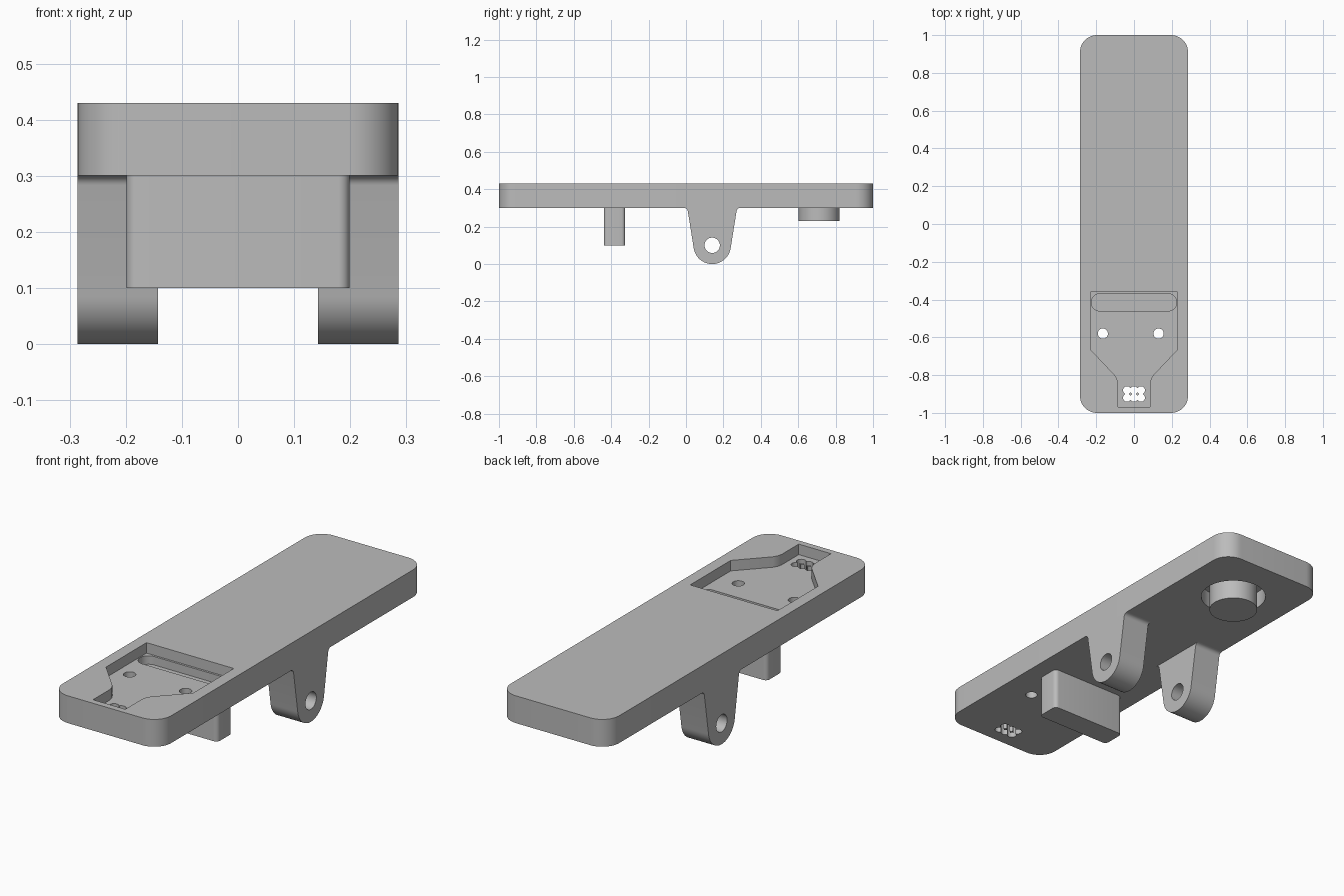
import bpy, bmesh
from math import sin, cos, tan, radians
from mathutils import Vector

if "Cube" in bpy.data.objects:
    bpy.data.objects.remove(bpy.data.objects["Cube"])

grey = bpy.data.materials.new("plain grey")
grey.use_nodes = True
grey.diffuse_color = (0.5, 0.5, 0.5, 1)
grey.node_tree.nodes["Principled BSDF"].inputs["Base Color"].default_value = (0.5, 0.5, 0.5, 1)


def arc(cx, cy, r, start, end, steps):
    angles = [radians(start + (end - start) * i / steps) for i in range(steps + 1)]
    return [(cx + r * cos(a), cy + r * sin(a)) for a in angles]


def circle(cx, cy, r, steps=48):
    return arc(cx, cy, r, 0, 360, steps)[:-1]


def rounded_rect(cx, cy, hx, hy, r, steps=12):
    pts = []
    for i, (sx, sy) in enumerate([(1, 1), (-1, 1), (-1, -1), (1, -1)]):
        pts += arc(cx + sx * (hx - r), cy + sy * (hy - r), r, 90 * i, 90 * i + 90, steps)
    return pts


def prism(name, pts, low, high, axis="z", bottom_bevel=0):
    """Extrude a closed profile along z (x, y points) or x (y, z points)."""
    place = (lambda p, h: Vector((p[0], p[1], h))) if axis == "z" else (lambda p, h: Vector((h, p[0], p[1])))
    bm = bmesh.new()
    base = [bm.verts.new(place(p, low)) for p in pts]
    top = [bm.verts.new(place(p, high)) for p in pts]
    bottom = bm.faces.new(base[::-1])
    bm.faces.new(top)
    for i in range(len(pts)):
        j = (i + 1) % len(pts)
        bm.faces.new((base[i], base[j], top[j], top[i]))
    if bottom_bevel:
        bmesh.ops.bevel(bm, geom=list(bottom.edges), offset=bottom_bevel, segments=4,
                        profile=0.5, affect="EDGES")
    bmesh.ops.recalc_face_normals(bm, faces=bm.faces)
    mesh = bpy.data.meshes.new(name)
    bm.to_mesh(mesh)
    bm.free()
    mesh.materials.append(grey)
    obj = bpy.data.objects.new(name, mesh)
    bpy.context.collection.objects.link(obj)
    return obj


def activate(obj):
    bpy.ops.object.select_all(action="DESELECT")
    obj.select_set(True)
    bpy.context.view_layer.objects.active = obj


def cut(obj, cutter):
    cutter.hide_render = True
    mod = obj.modifiers.new("cut", "BOOLEAN")
    mod.operation, mod.solver, mod.object = "DIFFERENCE", "EXACT", cutter
    activate(obj)
    bpy.ops.object.modifier_apply(modifier=mod.name)
    bpy.data.objects.remove(cutter)


UNDER, TOP, FLOOR = 0.3, 0.43, 0.38
HALF = 0.286

# Long plate with rounded corners
plate = prism("plate", rounded_rect(0, 0, HALF, 1, 0.09), UNDER, TOP)

# Funnel-shaped pocket in the top
side = [(0.23, -0.36), (0.23, -0.665), (0.102, -0.80), (0.09, -0.82), (0.085, -0.845), (0.085, -0.97)]
pocket = side + [(-x, y) for x, y in reversed(side)]
cut(plate, prism("pocket_cutter", pocket, FLOOR, TOP + 0.1))

# Rounded slot sunk into the pocket floor
cut(plate, prism("slot_cutter", rounded_rect(0, -0.415, 0.226, 0.045, 0.044), 0.34, FLOOR + 0.02))

# Two screw holes and a cluster of overlapping wire holes
holes = [(-0.165, -0.58, 0.027), (0.13, -0.58, 0.027)]
holes += [(x, y, 0.021) for x in (-0.037, 0, 0.037) for y in (-0.88, -0.92)]
for x, y, r in holes:
    cut(plate, prism("hole_cutter", circle(x, y, r, 32), UNDER - 0.1, TOP + 0.1))

# Round recess underneath with a boss standing in it
CEILING = 0.38
cut(plate, prism("recess_cutter", circle(0, 0.712, 0.148, 64), UNDER - 0.1, CEILING))
boss = prism("round_boss", circle(0, 0.712, 0.11, 64), 0.23, CEILING, bottom_bevel=0.01)

# Rectangular block under the pocket
block = prism("under_block", rounded_rect(0, -0.382, 0.199, 0.057, 0.02, 6), 0.1, UNDER)

# Pair of tapered hinge lugs with filleted roots and pin holes
R, TAPER, FILLET, LUG_Y = 0.1, 9, 0.02, 0.14
t = radians(TAPER)
root = (R + (UNDER - R) * sin(t)) / cos(t) + FILLET / tan(radians((90 + TAPER) / 2))
half = arc(0, R, R, -90, -TAPER, 16) + arc(root, UNDER - FILLET, FILLET, 180 - TAPER, 90, 6)
profile = [(LUG_Y + y, z) for y, z in half] + [(LUG_Y - y, z) for y, z in half[:0:-1]]
parts = [plate, boss, block]
for name, low, high in (("left_hinge_lug", 0.143, HALF), ("right_hinge_lug", -HALF, -0.143)):
    lug = prism(name, profile, low, high, axis="x")
    cut(lug, prism("pin_cutter", circle(LUG_Y, R, 0.041), low - 0.1, high + 0.1, axis="x"))
    parts.append(lug)

for obj in parts:
    activate(obj)
    bpy.ops.object.shade_smooth_by_angle(angle=radians(30))
